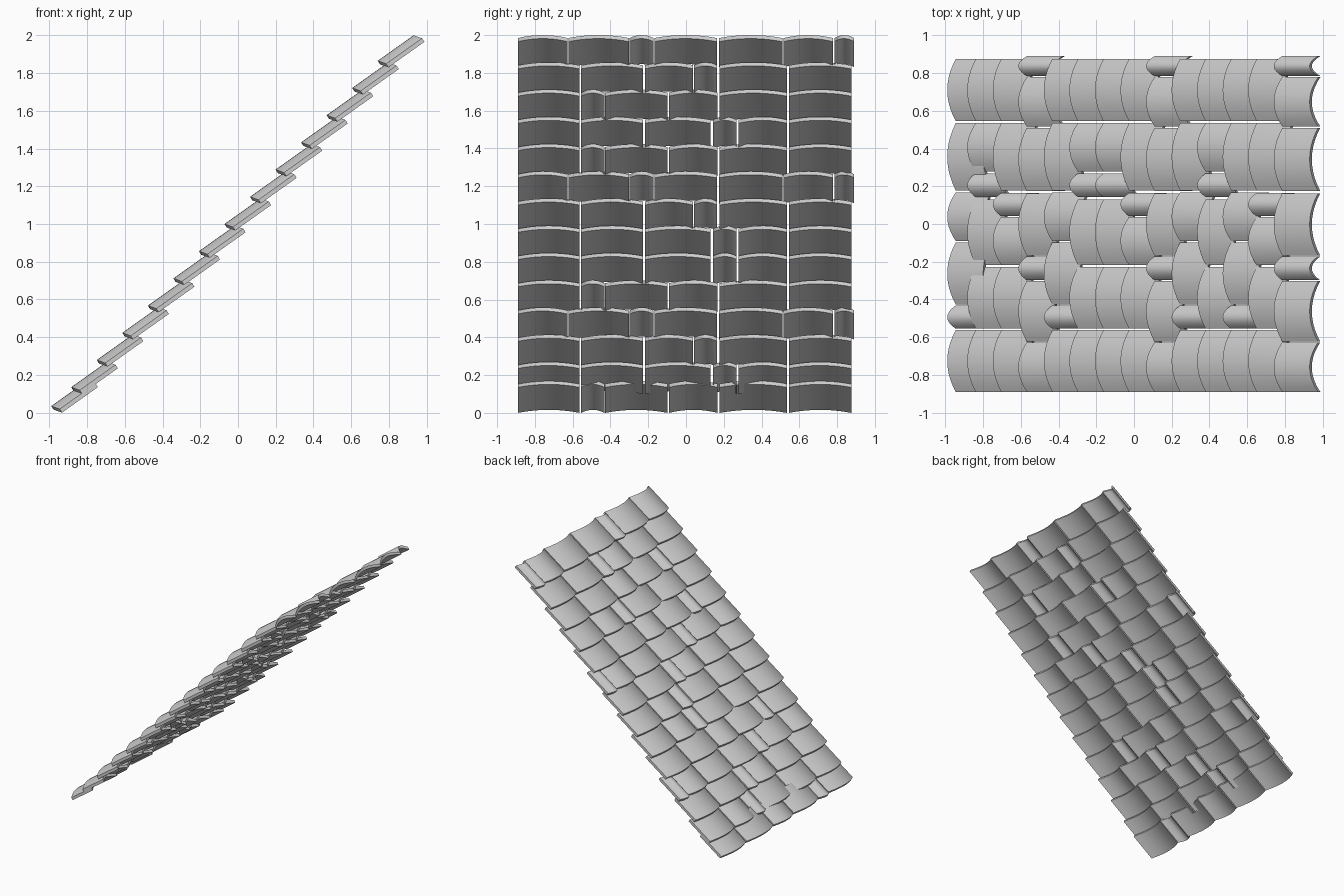
import bpy, bmesh, math
from mathutils import Vector

if "Cube" in bpy.data.objects:
    bpy.data.objects.remove(bpy.data.objects["Cube"])

RUN = Vector((0.19, 0, 0.135))         # uphill length of a tile
CROWN = Vector((-0.045, 0, 0.016))     # arch offset at tile centre
THICK = Vector((0.012, 0, -0.019))     # towards the underside
SEGS = 10

# tile spans across y for each course layout
LAYOUTS = {
    'A': [(-.89, -.627), (-.623, -.302), (-.298, -.172), (-.168, .163),
          (.175, .51), (.517, .778), (.785, .89)],
    'B': [(-.89, -.563), (-.555, -.432), (-.428, -.097), (-.09, .168),
          (.178, .535), (.545, .875)],
    'C': [(-.89, -.563), (-.555, -.228), (-.217, .13), (.143, .268),
          (.278, .535), (.545, .875)],
    'D': [(-.89, -.563), (-.555, -.228), (-.217, .038), (.042, .165),
          (.178, .535), (.545, .875)],
}
COURSES = "BCDABCCDABCBDA"             # eaves to ridge


def add_tile(bm, crown_low, y0, y1):
    """Solid arched tile: rings of four corners swept across y."""
    rings = []
    for i in range(SEGS + 1):
        t = i / SEGS
        drop = (2 * t - 1) ** 2
        p = crown_low - CROWN * drop
        p.y = y0 + (y1 - y0) * t
        rings.append([bm.verts.new(q) for q in
                      (p, p + RUN, p + RUN + THICK, p + THICK)])
    for a, b in zip(rings, rings[1:]):
        for j in range(4):
            k = (j + 1) % 4
            bm.faces.new((a[j], a[k], b[k], b[j]))
    bm.faces.new(rings[0])
    bm.faces.new(rings[-1])


for row, kind in enumerate(COURSES):
    # lowest course sits slightly closer to the next one
    if row == 0:
        low = Vector((-0.99, 0, 0.035))
    else:
        low = Vector((-0.884 + 0.1354 * (row - 1), 0, 0.135 + 0.1442 * (row - 1)))
    bm = bmesh.new()
    for y0, y1 in LAYOUTS[kind]:
        add_tile(bm, low, y0, y1)
    bmesh.ops.recalc_face_normals(bm, faces=bm.faces)
    name = f"tile_course_{row + 1}"
    mesh = bpy.data.meshes.new(name)
    bm.to_mesh(mesh)
    bm.free()
    ob = bpy.data.objects.new(name, mesh)
    bpy.context.collection.objects.link(ob)
    bpy.ops.object.select_all(action='DESELECT')
    ob.select_set(True)
    bpy.context.view_layer.objects.active = ob
    bpy.ops.object.shade_smooth_by_angle(angle=math.radians(30))
